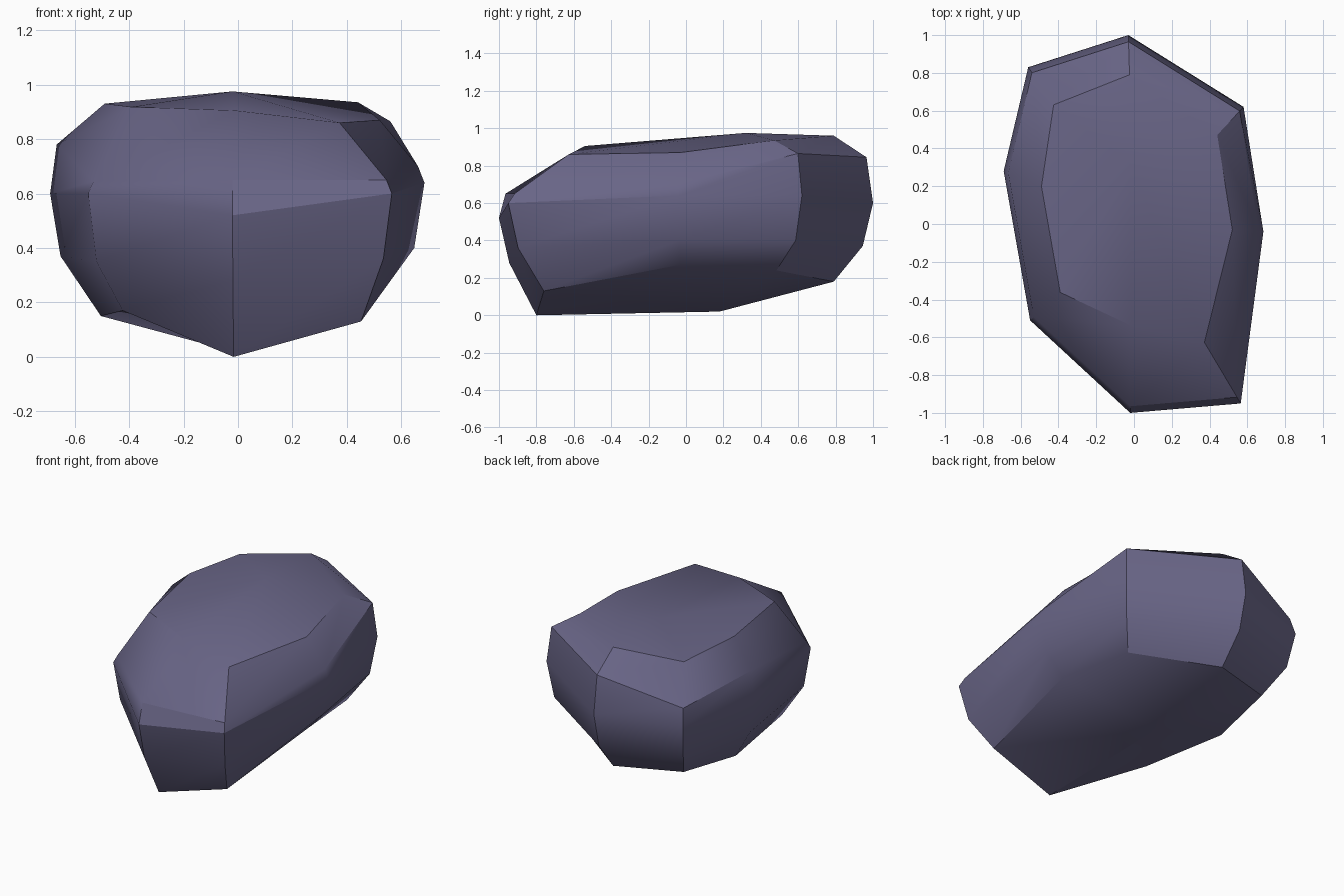
import bpy, bmesh

if "Cube" in bpy.data.objects:
    bpy.data.objects.remove(bpy.data.objects["Cube"])

# Columns around the boulder: x, y of widest point, bottom scale, top scale,
# then five heights from bottom ring to top ring
columns = [
    (-0.02, -1.00, 0.80, 0.54, (0.00, 0.28, 0.52, 0.65, 0.905)),
    (0.565, -0.95, 0.80, 0.66, (0.13, 0.36, 0.60, 0.65, 0.86)),
    (0.685, -0.04, 0.77, 0.76, (0.27, 0.40, 0.64, 0.70, 0.87)),
    (0.58, 0.62, 0.78, 0.76, (0.24, 0.40, 0.64, 0.865, 0.935)),
    (-0.03, 1.00, 0.79, 0.79, (0.18, 0.37, 0.60, 0.845, 0.96)),
    (-0.56, 0.83, 0.79, 0.76, (0.20, 0.37, 0.59, 0.70, 0.91)),
    (-0.69, 0.28, 0.73, 0.71, (0.15, 0.37, 0.60, 0.78, 0.93)),
    (-0.55, -0.51, 0.77, 0.71, (0.17, 0.35, 0.60, 0.645, 0.918)),
]

# Stack the rings
bm = bmesh.new()
rings = []
for level in range(5):
    ring = []
    for x, y, bottom, top, heights in columns:
        s = (bottom, 0.945, 1.0, 0.965, top)[level]
        ring.append(bm.verts.new((x * s, y * s, heights[level])))
    rings.append(ring)

# Side faces
n = len(columns)
for lower, upper in zip(rings, rings[1:]):
    for i in range(n):
        j = (i + 1) % n
        bm.faces.new((lower[i], lower[j], upper[j], upper[i]))

# Top and bottom fans around a centre point
peak = bm.verts.new((-0.02, 0.32, 0.975))
base = bm.verts.new((-0.02, 0.18, 0.02))
for i in range(n):
    j = (i + 1) % n
    bm.faces.new((rings[4][i], rings[4][j], peak))
    bm.faces.new((rings[0][j], rings[0][i], base))
bmesh.ops.recalc_face_normals(bm, faces=bm.faces[:])

mesh = bpy.data.meshes.new("boulder")
bm.to_mesh(mesh)
bm.free()
boulder = bpy.data.objects.new("boulder", mesh)
bpy.context.collection.objects.link(boulder)

# Purple-grey stone
stone = bpy.data.materials.new("purple_grey_stone")
stone.diffuse_color = (0.14, 0.13, 0.24, 1.0)
stone.use_nodes = True
stone.node_tree.nodes["Principled BSDF"].inputs["Base Color"].default_value = stone.diffuse_color
mesh.materials.append(stone)

# Soft shading with the main ridges kept sharp
bpy.context.view_layer.objects.active = boulder
boulder.select_set(True)
bpy.ops.object.shade_smooth_by_angle(angle=0.56)
